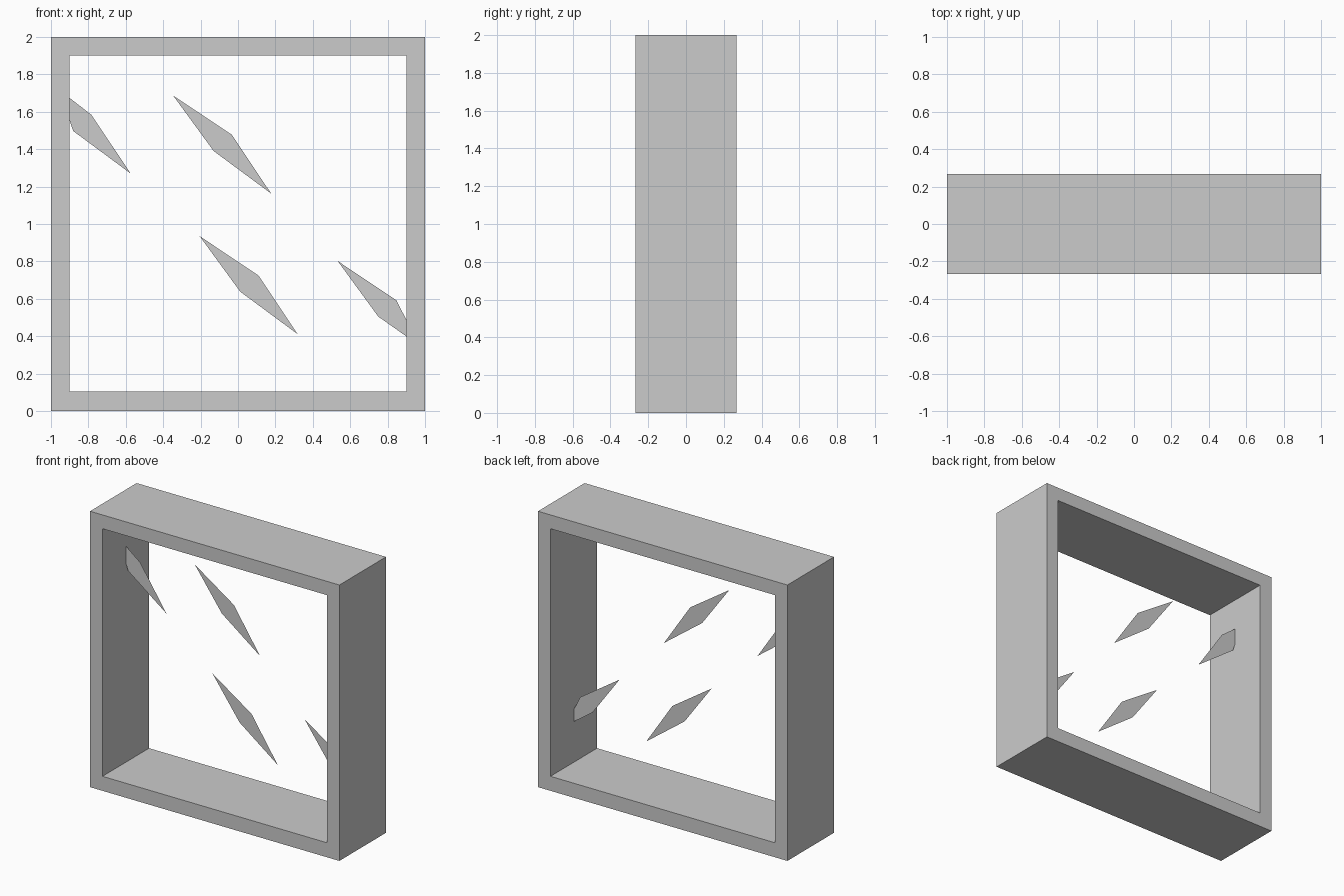
import bpy

if "Cube" in bpy.data.objects:
    bpy.data.objects.remove(bpy.data.objects["Cube"])

DEPTH = 0.267  # half depth of the frame


def add_mesh(name, verts, faces):
    mesh = bpy.data.meshes.new(name)
    mesh.from_pydata(verts, [], faces)
    mesh.update()
    obj = bpy.data.objects.new(name, mesh)
    bpy.context.collection.objects.link(obj)
    return obj


def rectangle(x, z0, z1, y):
    return [(-x, y, z0), (x, y, z0), (x, y, z1), (-x, y, z1)]


# Window frame: front outer, front inner, back outer and back inner loops
verts = []
for y in (-DEPTH, DEPTH):
    verts += rectangle(1.0, 0.0, 2.0, y) + rectangle(0.9, 0.105, 1.9, y)
faces = []
for i in range(4):
    j = (i + 1) % 4
    faces += [
        (i, j, j + 4, i + 4),             # front
        (i + 8, i + 12, j + 12, j + 8),   # back
        (i, i + 8, j + 8, j),             # outside
        (i + 4, j + 4, j + 12, i + 12),   # inside
    ]
add_mesh("window_frame", verts, faces)

# Flat glint shards in the middle plane: one diamond, moved around
DIAMOND = [(-0.262, 0.262), (-0.045, -0.035), (0.262, -0.262), (0.052, 0.052)]


def shard(name, cx, cz, tips=None):
    points = [(cx + x, cz + z) for x, z in DIAMOND]
    for index, tip in (tips or {}).items():
        points[index] = tip
    add_mesh(name, [(x, 0, z) for x, z in points], [(0, 1, 2, 3)])


shard("upper_middle_glint", -0.085, 1.425)
shard("lower_middle_glint", 0.057, 0.673)
# Side glints end inside the frame
shard("upper_left_glint", -0.836, 1.532, {0: (-0.96, 1.72)})
shard("lower_right_glint", 0.795, 0.54, {2: (0.97, 0.35)})
